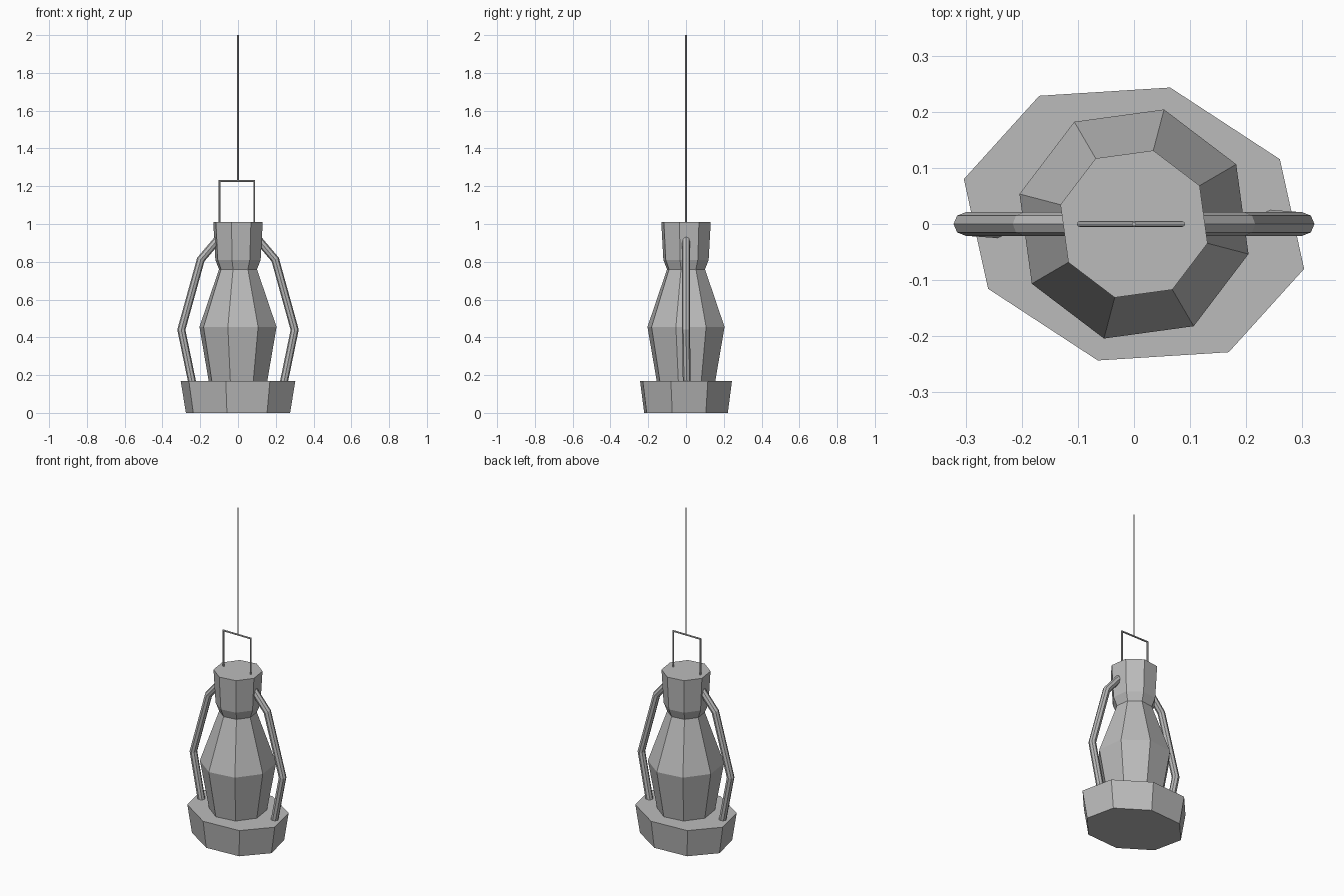
import bpy
import bmesh
from math import sin, cos, radians, tau
from mathutils import Vector

cube = bpy.data.objects.get("Cube")
if cube:
    bpy.data.objects.remove(cube)

grey = bpy.data.materials.new("grey metal")
grey.use_nodes = True
colour = (0.5, 0.5, 0.5, 1)
grey.diffuse_color = colour
grey.node_tree.nodes["Principled BSDF"].inputs["Base Color"].default_value = colour


def skin(name, rings):
    """Join a stack of rings with quads and cap both ends."""
    bm = bmesh.new()
    loops = [[bm.verts.new(p) for p in ring] for ring in rings]
    n = len(loops[0])
    for low, high in zip(loops, loops[1:]):
        for i in range(n):
            j = (i + 1) % n
            bm.faces.new((low[i], low[j], high[j], high[i]))
    bm.faces.new(loops[0][::-1])
    bm.faces.new(loops[-1])
    bmesh.ops.recalc_face_normals(bm, faces=bm.faces)
    mesh = bpy.data.meshes.new(name)
    bm.to_mesh(mesh)
    bm.free()
    mesh.materials.append(grey)
    obj = bpy.data.objects.new(name, mesh)
    bpy.context.collection.objects.link(obj)
    return obj


def octagon(rx, ry, z, x_phase, y_phase):
    return [(rx * cos(radians(x_phase + 45 * i)),
             ry * sin(radians(y_phase + 45 * i)), z) for i in range(8)]


def tube(name, path, radius, sides=8):
    """Sweep a mitred tube along a path lying near the xz plane."""
    pts = [Vector(p) for p in path]
    rings = []
    for i, p in enumerate(pts):
        before = (p - pts[max(i - 1, 0)]).normalized()
        after = (pts[min(i + 1, len(pts) - 1)] - p).normalized()
        tangent = (before + after).normalized()
        side = tangent.cross(Vector((0, 1, 0))).normalized()
        stretch = 1 / tangent.dot(after if after.length else before)
        rings.append([p + side * radius * stretch * cos(tau * k / sides)
                      + Vector((0, radius * sin(tau * k / sides), 0))
                      for k in range(sides)])
    return skin(name, rings)


# Flared oval base
skin("base", [octagon(0.31 * s, 0.256 * s, z, 33, 26.8)
              for s, z in ((0.91, 0), (1, 0.168))])

# Faceted body with narrow neck and cap
profile = [(0.157, 0.15), (0.211, 0.455), (0.104, 0.76), (0.124, 0.81), (0.1355, 1.01)]
skin("body", [octagon(r, r, z, 30.3, 30.3) for r, z in profile])

# Bent side pipes, one turned half round from the other
pipe = [(0.232, 0.005, 0.11), (0.3, 0, 0.44), (0.197, 0, 0.812), (0.095, 0, 0.932)]
for name, s in (("left_pipe", 1), ("right_pipe", -1)):
    tube(name, [(s * x, s * y, z) for x, y, z in pipe], 0.021)

# Wire handle and hanging cord
tube("handle", [(-0.097, 0, 1.0), (-0.097, 0, 1.227), (0.086, 0, 1.227), (0.086, 0, 1.0)], 0.005)
tube("cord", [(0, 0, 1.225), (0, 0, 2)], 0.004)
